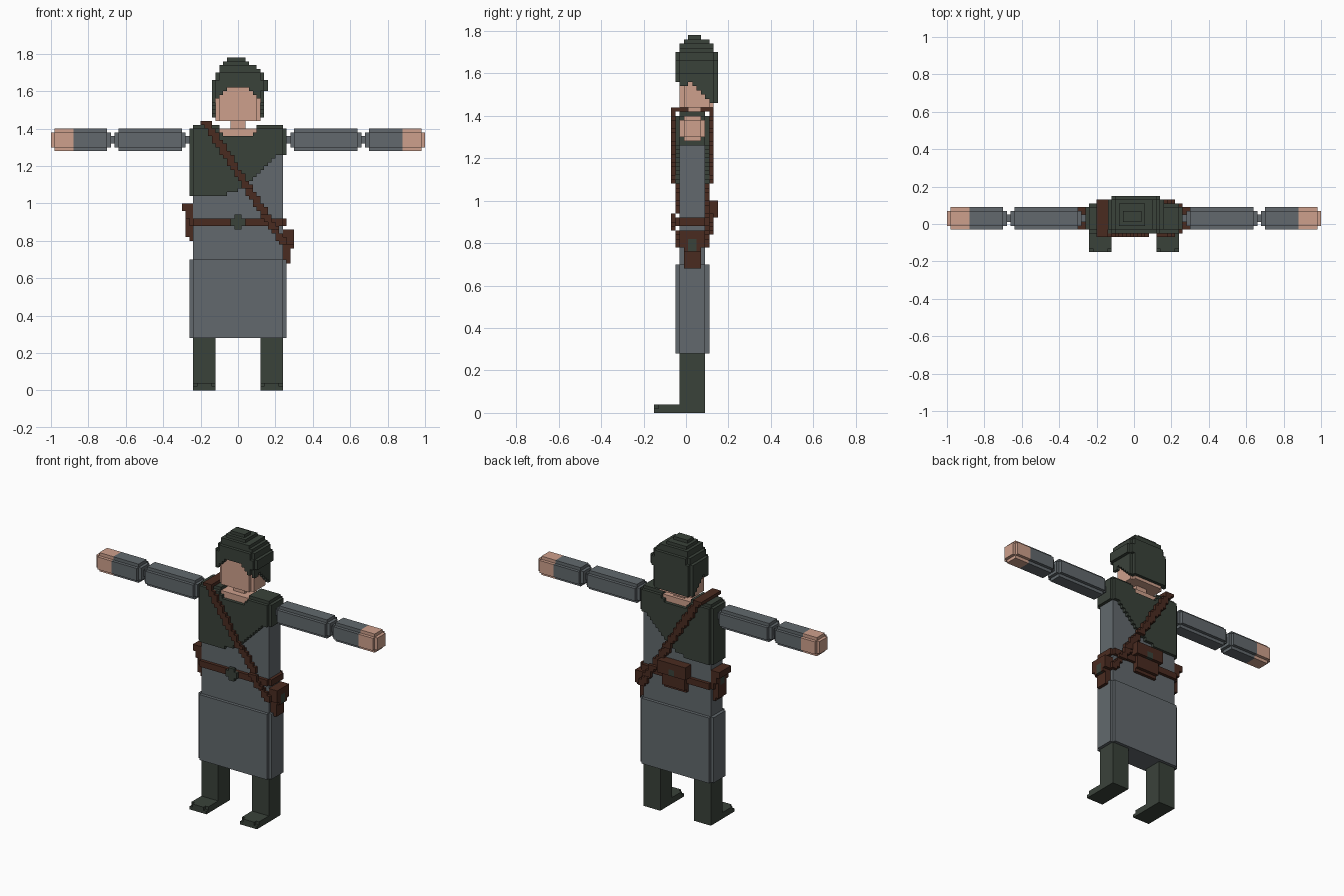
import bpy, bmesh, math
from mathutils import Vector

if "Cube" in bpy.data.objects:
    bpy.data.objects.remove(bpy.data.objects["Cube"])

S = 0.02  # cell size


def material(name, r, g, b):
    m = bpy.data.materials.new(name)
    lin = lambda c: ((c / 255 + 0.055) / 1.055) ** 2.4
    m.diffuse_color = (lin(r), lin(g), lin(b), 1)
    m.use_nodes = True
    m.node_tree.nodes["Principled BSDF"].inputs["Base Color"].default_value = m.diffuse_color
    return m


MATS = [material("skin", 206, 160, 140), material("grey_cloth", 98, 105, 109),
        material("dark_green", 58, 66, 58), material("brown_leather", 74, 43, 32)]
SKIN, GREY, GREEN, BROWN = range(4)


def blocks(name, lo, hi, rule):
    """Stepped solid: rule(x, y, z, edges) returns a colour index or None per cell.
    edges counts the axes on which the cell lies at the end of the bounds."""
    n = [round((b - a) / S) for a, b in zip(lo, hi)]
    cells = {}
    for i in range(n[0]):
        for j in range(n[1]):
            for k in range(n[2]):
                c = (i, j, k)
                edges = sum(v in (0, m - 1) for v, m in zip(c, n))
                p = [a + (v + 0.5) * S for a, v in zip(lo, c)]
                col = rule(*p, edges)
                if col is not None:
                    cells[c] = col
    bm = bmesh.new()
    verts = {}

    def vert(c):
        if c not in verts:
            verts[c] = bm.verts.new([a + v * S for a, v in zip(lo, c)])
        return verts[c]

    for c, col in cells.items():
        for ax in range(3):
            u, w = (ax + 1) % 3, (ax + 2) % 3
            for side in (0, 1):
                nb = list(c)
                nb[ax] += 2 * side - 1
                if tuple(nb) in cells:
                    continue
                quad = []
                for du, dw in ((0, 0), (1, 0), (1, 1), (0, 1)):
                    q = list(c)
                    q[ax] += side
                    q[u] += du
                    q[w] += dw
                    quad.append(vert(tuple(q)))
                f = bm.faces.new(quad if side else quad[::-1])
                f.material_index = col
    # merge flat neighbouring cells into clean faces
    bmesh.ops.dissolve_limit(bm, angle_limit=math.radians(1), verts=bm.verts[:],
                             edges=bm.edges[:], delimit={'MATERIAL'})
    me = bpy.data.meshes.new(name)
    bm.to_mesh(me)
    bm.free()
    for m in MATS:
        me.materials.append(m)
    ob = bpy.data.objects.new(name, me)
    bpy.context.collection.objects.link(ob)
    return ob


def solid(col):
    return lambda x, y, z, e: col


def rounded(col):
    return lambda x, y, z, e: col if e < 2 else None


# Body and open neckline
blocks("body", (-.24, -.03, .30), (.24, .09, 1.40),
       lambda x, y, z, e: SKIN if z > 1.36 and abs(x) < .1 else GREY)
blocks("neck", (-.04, .01, 1.38), (.04, .07, 1.46), solid(SKIN))

# Skirt with stepped panel edges
blocks("skirt", (-.26, -.05, .28), (.26, .11, .72),
       lambda x, y, z, e: GREY if e < 2 or (z < .3 and e < 3
                                            and (abs(x) < .24 or abs(y - .03) < .06)) else None)


# Asymmetric shoulder wrap
def wrap(x, y, z, e):
    if (abs(x) < .1 and z > 1.38) or (abs(x) < .08 and z > 1.36):
        return None
    if abs(x) > .24 and abs(y - .03) > .06:
        return None
    if e > 1 and z > 1.4:
        return None
    if x < -.24:
        low = 1.04
    elif x < -.08:
        low = 1.04
    elif x < .04:
        low = 1.04 + (x + .08) / 3
    else:
        low = min(1.08 + (x - .04), 1.26)
    return GREEN if z > low else None


blocks("shoulder_wrap", (-.26, -.05, 1.02), (.26, .11, 1.42), wrap)


# Diagonal strap, front, back and over the shoulder
def strap(x, y, z, e):
    line = -.17 + (1.43 - z) * .642
    if abs(x - line) > .025:
        return None
    if z > 1.42:
        return BROWN
    depth = abs(y - .03)
    outer = z > 1.08 or .86 < z < .94
    return BROWN if (.08 < depth if outer else .06 < depth < .08) else None


blocks("strap", (-.26, -.07, .78), (.28, .13, 1.44), strap)

# Belt and buckle
blocks("belt", (-.26, -.05, .88), (.26, .11, .92),
       lambda x, y, z, e: BROWN if abs(x) < .24 or abs(y - .03) < .06 else None)
blocks("buckle", (-.04, -.07, .86), (.04, -.05, .94),
       lambda x, y, z, e: GREEN if abs(x) < .02 or .88 < z < .92 or e < 3 else None)


# Side pouches: wide flap, tapered bottom, clasp on the outer face
def side_pouch(name, s, top, height):
    def rule(x, y, z, e):
        out, d = s * x, top - z
        reach = .30 if d < (.10 if s > 0 else .04) else .28
        if d > height - .03:
            reach = .26 if s < 0 else .28
        half = .06 if d < .08 else .04
        if out > reach or abs(y - .03) > half:
            return None
        if abs(y - .03) < .02 and .04 < d < .10 and out > reach - .02:
            return GREEN
        return BROWN
    a, b = sorted((s * .22, s * .30))
    blocks(name, (a, -.03, top - height), (b, .09, top), rule)


side_pouch("right_pouch", 1, .86, .18)
side_pouch("left_pouch", -1, 1.00, .20)


# Back pouch
def back_pouch(x, y, z, e):
    if z > .92:
        if abs(x) < .02 and z < .96 and y > .13:
            return GREEN
        return BROWN
    if abs(x) > .08 or y > .13 or (z < .84 and y > .11):
        return None
    return BROWN


blocks("back_pouch", (-.10, .09, .82), (.10, .15, 1.00), back_pouch)

# Arms, hands, legs and feet
for side, s in (("left", -1), ("right", 1)):
    def limb(name, x0, x1, y0, y1, z0, z1, rule):
        a, b = sorted((s * x0, s * x1))
        blocks(side + "_" + name, (a, y0, z0), (b, y1, z1), rule)

    limb("shoulder_joint", .24, .28, .01, .05, 1.32, 1.36, solid(GREY))
    limb("upper_arm", .28, .66, -.03, .09, 1.28, 1.40, rounded(GREY))
    limb("elbow", .66, .68, .01, .05, 1.32, 1.36, solid(GREY))
    limb("forearm_and_hand", .68, 1.0, -.03, .09, 1.28, 1.40,
         lambda x, y, z, e: None if e > 1 else SKIN if abs(x) > .88 else GREY)
    limb("leg", .12, .24, -.03, .09, 0, .30, solid(GREEN))
    limb("foot", .12, .24, -.15, -.03, 0, .04,
         lambda x, y, z, e: None if z > .02 and e == 3 and y < -.13 else GREEN)

# Head
blocks("head", (-.12, -.03, 1.44), (.12, .13, 1.64),
       lambda x, y, z, e: None if abs(x) > .10 and abs(y - .05) > .06 else SKIN)

# Hair: stacked layers (top, x range, y range) trimmed along a fringe
LAYERS = [(1.60, -.14, .14, -.05, .15), (1.66, -.14, .16, -.05, .15),
          (1.70, -.12, .14, -.05, .15), (1.72, -.10, .12, -.03, .13),
          (1.74, -.10, .10, -.03, .13), (1.76, -.08, .06, -.01, .11),
          (1.78, -.06, .04, .01, .07)]


def hair(x, y, z, e):
    top, x0, x1, y0, y1 = next(l for l in LAYERS if z < l[0])
    if not (x0 < x < x1 and y0 < y < y1):
        return None
    if z < 1.70 and (x < x0 + S or x > x1 - S) and (y < y0 + S or y > y1 - S):
        return None  # clipped vertical corners
    if y < -.03:
        low = 1.62 if abs(x) < .05 else 1.62 - (abs(x) - .04) * 1.0
    elif y > .11:
        low = 1.46
    else:
        low = 1.56 if y < .03 else 1.56 - (y - .03) * 1.1
        if y < .01 and abs(x) > .12:
            low = 1.54
    return GREEN if z > low else None


blocks("hair", (-.14, -.05, 1.46), (.16, .15, 1.78), hair)
